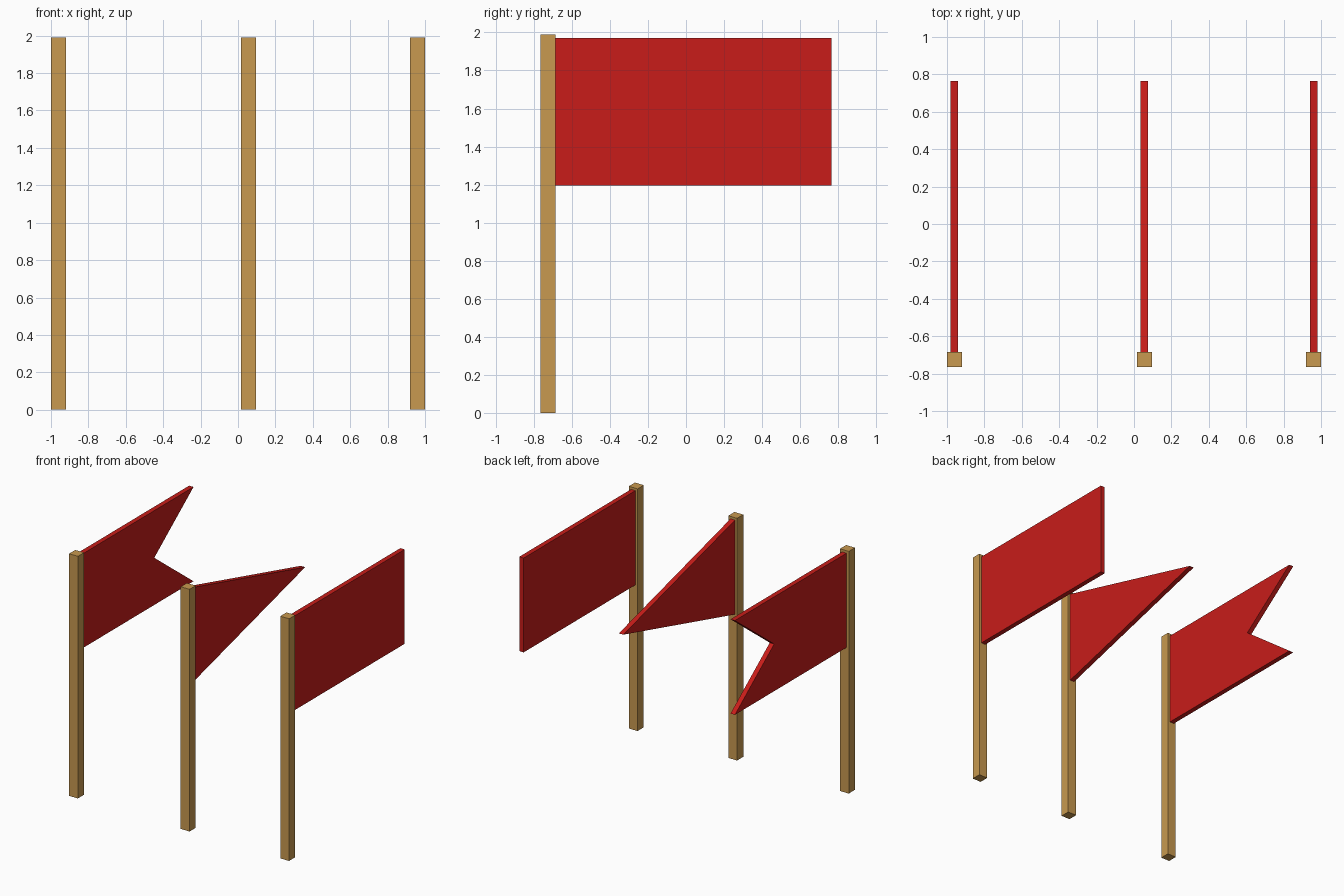
import bpy

if "Cube" in bpy.data.objects:
    bpy.data.objects.remove(bpy.data.objects["Cube"])

POLE_W, POLE_H, POLE_Y = 0.08, 1.99, -0.725
FLAG_T = 0.04
Y0, Y1 = POLE_Y + POLE_W / 2, 0.765      # hoist and fly ends
Z0, Z1 = 1.195, 1.97                     # flag bottom and top
ZM = (Z0 + Z1) / 2


def material(name, color):
    mat = bpy.data.materials.new(name)
    mat.diffuse_color = color
    mat.use_nodes = True
    mat.node_tree.nodes["Principled BSDF"].inputs["Base Color"].default_value = mat.diffuse_color
    return mat


wood = material("wood", (0.58, 0.32, 0.08, 1))
red = material("red_cloth", (0.58, 0.012, 0.01, 1))


def prism(name, profile, x, thickness, mat):
    """Extrude a (y, z) outline along x, centred on x."""
    n = len(profile)
    verts = [(x + s * thickness / 2, y, z) for s in (-1, 1) for y, z in profile]
    faces = [tuple(reversed(range(n))), tuple(range(n, 2 * n))]
    faces += [(i, (i + 1) % n, (i + 1) % n + n, i + n) for i in range(n)]
    mesh = bpy.data.meshes.new(name)
    mesh.from_pydata(verts, [], faces)
    mesh.materials.append(mat)
    obj = bpy.data.objects.new(name, mesh)
    bpy.context.collection.objects.link(obj)
    return obj


# Flag outlines, counter-clockwise seen from +x
flags = [
    ("swallowtail", -0.96, [(Y0, Z0), (Y1, Z0), (0.255, ZM), (Y1, Z1), (Y0, Z1)]),
    ("pennant", 0.055, [(Y0, Z0), (Y1, ZM), (Y0, Z1)]),
    ("rectangular", 0.96, [(Y0, Z0), (Y1, Z0), (Y1, Z1), (Y0, Z1)]),
]

# Square pole section side outline, shared by all poles
pole = [(POLE_Y - POLE_W / 2, 0), (Y0, 0), (Y0, POLE_H), (POLE_Y - POLE_W / 2, POLE_H)]

for kind, x, outline in flags:
    prism(kind + "_pole", pole, x, POLE_W, wood)
    prism(kind + "_flag", outline, x, FLAG_T, red)
